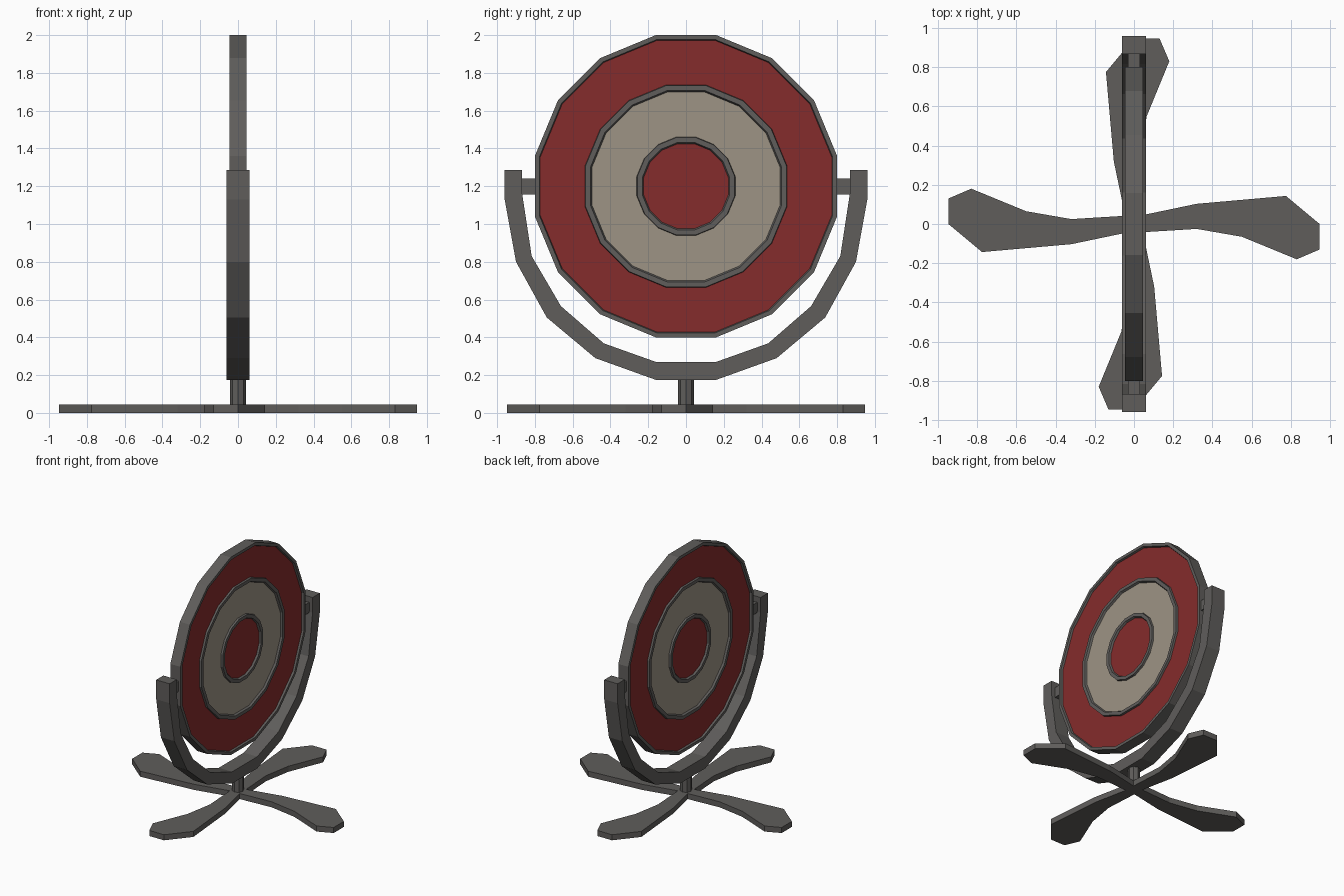
import bpy, bmesh, math

if "Cube" in bpy.data.objects:
    bpy.data.objects.remove(bpy.data.objects["Cube"])

def material(name, rgb):
    m = bpy.data.materials.new(name)
    m.diffuse_color = (*rgb, 1)
    m.use_nodes = True
    m.node_tree.nodes["Principled BSDF"].inputs["Base Color"].default_value = m.diffuse_color
    return m

GREY = material("dark grey metal", (0.115, 0.11, 0.105))
RED = material("target red", (0.235, 0.025, 0.025))
CREAM = material("target cream", (0.34, 0.295, 0.235))

def finish(bm, name, mats):
    bmesh.ops.recalc_face_normals(bm, faces=bm.faces)
    me = bpy.data.meshes.new(name)
    bm.to_mesh(me)
    bm.free()
    for m in mats:
        me.materials.append(m)
    ob = bpy.data.objects.new(name, me)
    bpy.context.collection.objects.link(ob)
    return ob

def prism(name, outline, offset):
    """Extrude a closed 3D outline by an offset vector."""
    bm = bmesh.new()
    face = bm.faces.new([bm.verts.new(p) for p in outline])
    new = bmesh.ops.extrude_face_region(bm, geom=[face], use_keep_orig=True)
    moved = [g for g in new["geom"] if isinstance(g, bmesh.types.BMVert)]
    bmesh.ops.translate(bm, verts=moved, vec=offset)
    return finish(bm, name, [GREY])

# target disc: stepped profile (radius, half thickness, colour of the band inwards)
SIDES, CENTRE = 16, 1.2
HI, LO = 0.045, 0.03
profile = [(0.816, HI, 0), (0.792, HI, 0), (0.787, LO, 1),
           (0.546, LO, 0), (0.543, HI, 0), (0.516, HI, 0), (0.508, LO, 2),
           (0.266, LO, 0), (0.263, HI, 0), (0.236, HI, 0), (0.229, LO, 1)]
bm = bmesh.new()

def ring(r, x):
    angles = [math.tau * (i + 0.5) / SIDES for i in range(SIDES)]
    return [bm.verts.new((x, r * math.cos(a), CENTRE + r * math.sin(a))) for a in angles]

def bridge(a, b, colour):
    for i in range(SIDES):
        j = (i + 1) % SIDES
        bm.faces.new((a[i], a[j], b[j], b[i])).material_index = colour

rims = []
for side in (1, -1):
    rings = [ring(r, side * x) for r, x, _ in profile]
    for k in range(len(rings) - 1):
        bridge(rings[k], rings[k + 1], profile[k][2])
    bm.faces.new(rings[-1]).material_index = profile[-1][2]
    rims.append(rings[0])
bridge(rims[0], rims[1], 0)
finish(bm, "target_disc", [GREY, RED, CREAM])

# yoke: half outline mirrored across y
outer = [(0.16, 0.175), (0.48, 0.29), (0.737, 0.505), (0.90, 0.80), (0.96, 1.13), (0.96, 1.287)]
inner = [(0.868, 1.287), (0.868, 1.165), (0.817, 0.83), (0.662, 0.565), (0.435, 0.368), (0.16, 0.27)]
half = outer + inner
yoke = half + [(-y, z) for y, z in reversed(half)]
prism("yoke", [(-0.06, y, z) for y, z in yoke], (0.12, 0, 0))

# pivots between disc and yoke
for name, s in (("left_pivot", -1), ("right_pivot", 1)):
    prism(name, [(x, s * 0.78, z) for x, z in
                 ((-0.03, 1.157), (0.03, 1.157), (0.03, 1.24), (-0.03, 1.24))], (0, s * 0.11, 0))

# post
prism("post", [(0.043 * math.cos(math.tau * i / 8), 0.043 * math.sin(math.tau * i / 8), 0.03)
               for i in range(8)], (0, 0, 0.17))

# base: one curved foot repeated four times around the centre
foot = [(0.045, -0.042), (0.32, -0.025), (0.55, -0.065), (0.83, -0.18),
        (0.947, -0.13), (0.947, 0.0), (0.775, 0.143), (0.32, 0.103)]
base = []
for q in range(4):
    c, s = round(math.cos(q * math.pi / 2)), round(math.sin(q * math.pi / 2))
    base += [(c * x - s * y, s * x + c * y, 0) for x, y in foot]
prism("base_feet", base, (0, 0, 0.045))
